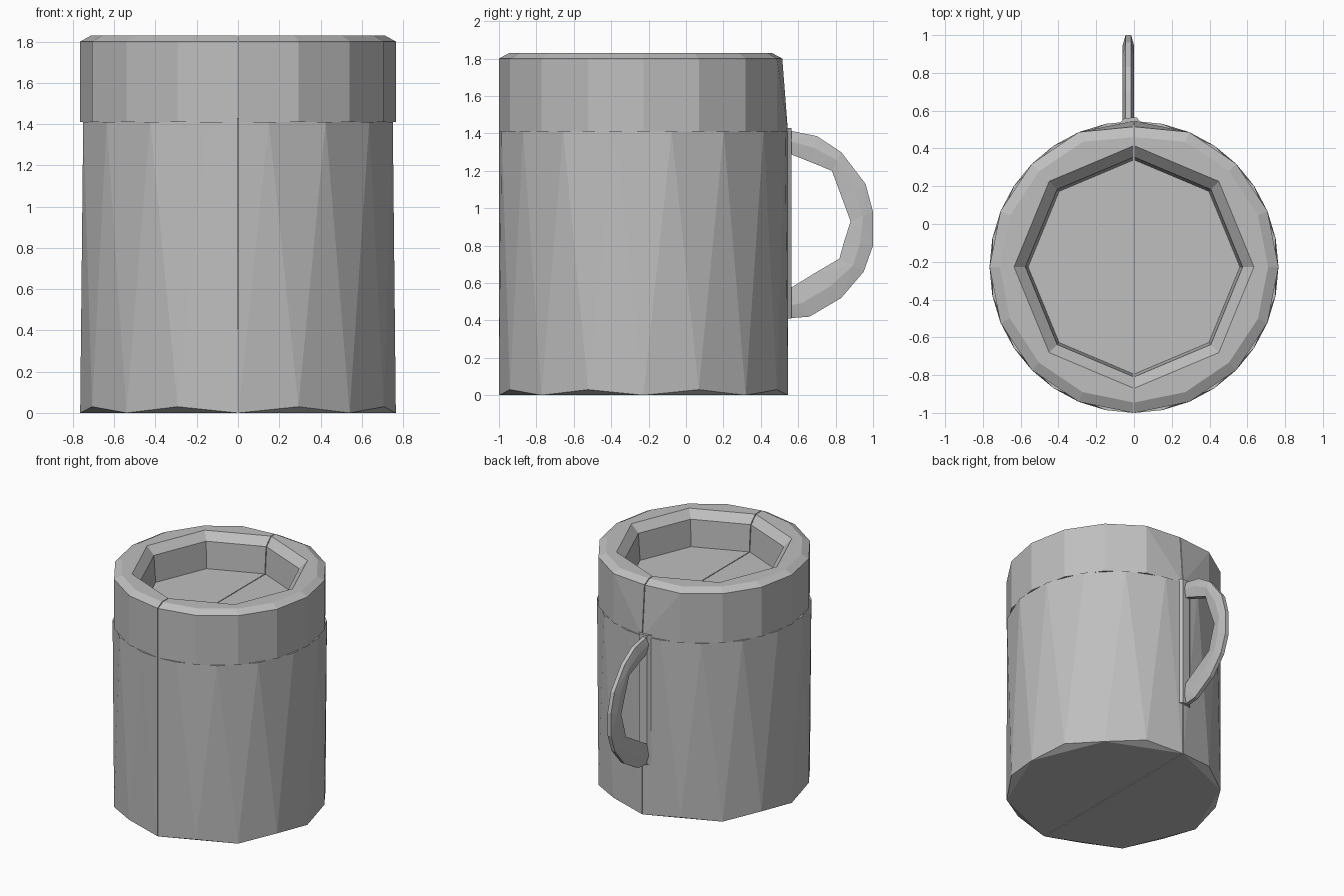
import bpy
import bmesh
from math import cos, sin, pi

cube = bpy.data.objects.get("Cube")
if cube:
    bpy.data.objects.remove(cube, do_unlink=True)

# Single grey clay material
GREY = (0.52, 0.52, 0.52, 1)
grey = bpy.data.materials.new("plain grey")
grey.use_nodes = True
grey.diffuse_color = GREY
grey.node_tree.nodes["Principled BSDF"].inputs["Base Color"].default_value = GREY

CENTRE_Y = -0.2275
SIDES = 16
SEAM = 0.003


def ring(i, r, z, side):
    """Point at step i of the mug's circle, kept just clear of the centre seam."""
    a = pi / 2 - side * i * 2 * pi / SIDES
    x = max(side * r * cos(a), SEAM)
    return (side * x, CENTRE_Y + 1.01 * r * sin(a), z)


def faceted(name, groups):
    """One flat-shaded object made of a convex block for each group of points."""
    bm = bmesh.new()
    for points in groups:
        verts = [bm.verts.new(p) for p in points]
        out = bmesh.ops.convex_hull(bm, input=verts)
        spare = {g for g in out["geom_interior"] + out["geom_unused"]
                 if isinstance(g, bmesh.types.BMVert)}
        bmesh.ops.delete(bm, geom=list(spare), context="VERTS")
    bmesh.ops.dissolve_limit(bm, angle_limit=0.01, verts=bm.verts[:], edges=bm.edges[:])
    bmesh.ops.recalc_face_normals(bm, faces=bm.faces[:])
    mesh = bpy.data.meshes.new(name)
    bm.to_mesh(mesh)
    bm.free()
    mesh.materials.append(grey)
    obj = bpy.data.objects.new(name, mesh)
    bpy.context.scene.collection.objects.link(obj)
    return obj


for side, label in ((1, "left"), (-1, "right")):
    half = range(SIDES // 2 + 1)

    # Lower body: zigzag foot and a top turned by half a step
    body = [ring(i, 0.765, 0.03 * (i % 2), side) for i in half]
    body += [ring(i + 0.5, 0.765, 1.41, side) for i in half[:-1]]
    body += [ring(i, 0.765, 1.41, side) for i in (0, SIDES // 2)]
    faceted(label + "_body", [body])

    # Raised floor inside the rim
    floor = [ring(i, 0.57, z, side) for i in half[::2] for z in (1.40, 1.56)]
    faceted(label + "_inner_floor", [floor])

    # Chunky rim: four wedges with an octagonal opening
    wedges = []
    for k in range(0, SIDES // 2, 2):
        wedge = []
        for i in (k, k + 1, k + 2):
            lean = 0.03 if i == 0 else 0
            wedge += [ring(i, 0.765, 1.41, side),
                      ring(i, 0.765 - lean, 1.80, side),
                      ring(i, 0.71 - lean, 1.83, side)]
        for i in (k, k + 2):
            wedge += [ring(i, 0.635, 1.83, side),
                      ring(i, 0.575, 1.77, side),
                      ring(i, 0.55, 1.41, side)]
        wedges.append(wedge)
    faceted(label + "_rim", wedges)

# Handle: outer and inner (y, z) outline at each station
stations = [
    ((0.53, 1.42), (0.53, 1.30)),
    ((0.70, 1.385), (0.67, 1.245)),
    ((0.83, 1.30), (0.78, 1.20)),
    ((0.96, 1.13), (0.83, 1.065)),
    ((1.0, 0.98), (0.88, 0.93)),
    ((1.0, 0.80), (0.845, 0.82)),
    ((0.95, 0.66), (0.82, 0.73)),
    ((0.83, 0.52), (0.70, 0.66)),
    ((0.66, 0.42), (0.57, 0.58)),
    ((0.53, 0.41), (0.53, 0.56)),
]


def handle_section(outer, inner):
    points = []
    for t, width in ((0, 0.015), (0.45, 0.03), (1, 0.02)):
        y, z = (o + t * (n - o) for o, n in zip(outer, inner))
        points += [(-0.03 - width, y, z), (-0.03 + width, y, z)]
    return points


sections = [handle_section(*s) for s in stations]
faceted("handle", [a + b for a, b in zip(sections, sections[1:])])

# Narrow plate joining the handle to the body
plate = [(x, y, z) for z in (0.41, 1.43)
         for x, y in ((-0.09, 0.52), (-0.05, 0.56), (0.015, 0.565), (0.04, 0.53))]
faceted("handle_plate", [plate])
